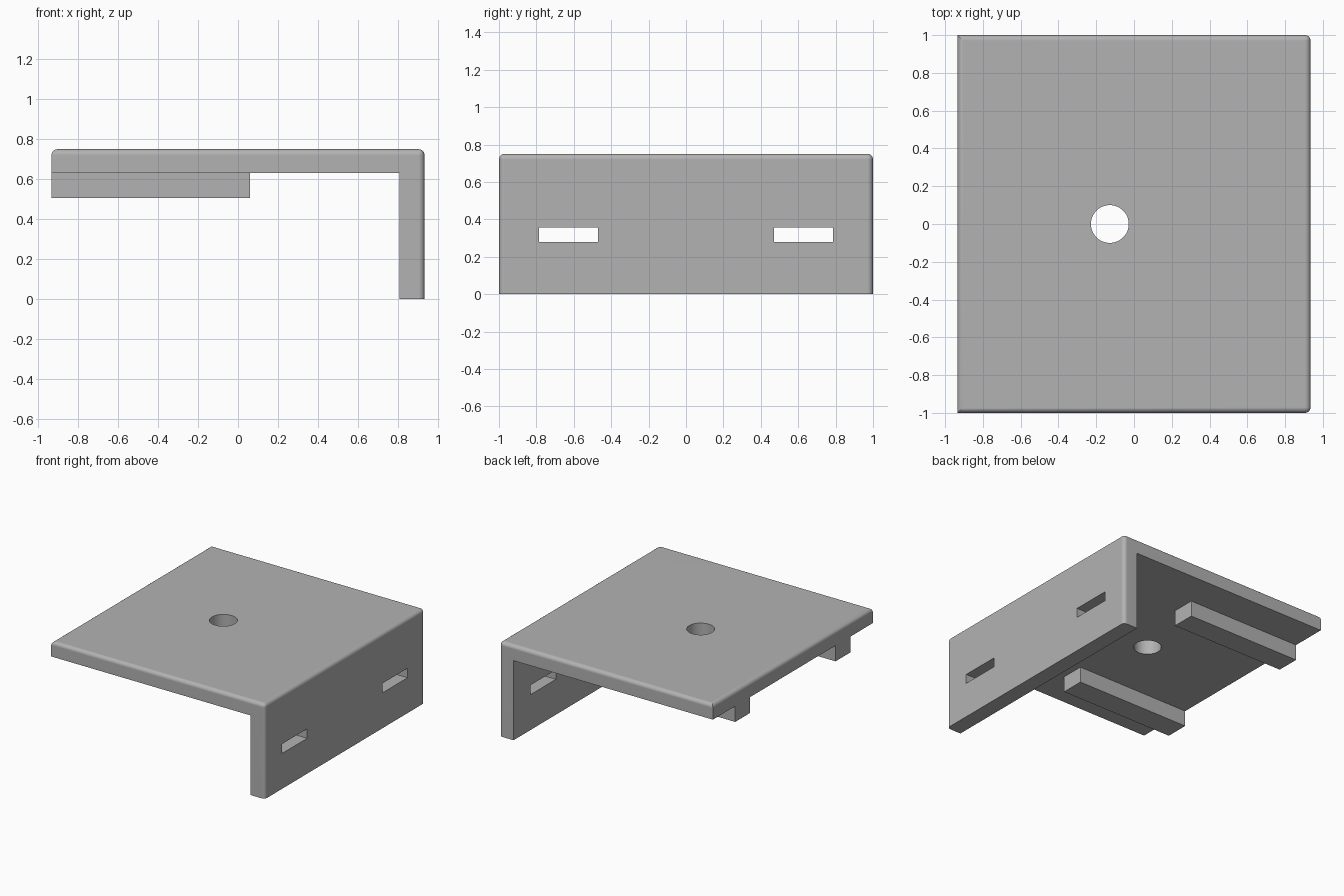
import bpy
import bmesh
import math

# Main dimensions
HALF_X, HALF_Y = 0.935, 1.0
TOP, UNDERSIDE = 0.75, 0.63
WALL_INNER = 0.81
FILLET = 0.03

cube = bpy.data.objects.get("Cube")
if cube:
    bpy.data.objects.remove(cube, do_unlink=True)

grey = bpy.data.materials.new("plain grey")
grey.use_nodes = True
colour = (0.448, 0.448, 0.448, 1)
grey.diffuse_color = colour
bsdf = next(n for n in grey.node_tree.nodes if n.type == "BSDF_PRINCIPLED")
bsdf.inputs["Base Color"].default_value = colour


def make_object(name, bm):
    bmesh.ops.recalc_face_normals(bm, faces=bm.faces[:])
    mesh = bpy.data.meshes.new(name)
    bm.to_mesh(mesh)
    bm.free()
    mesh.materials.append(grey)
    obj = bpy.data.objects.new(name, mesh)
    bpy.context.collection.objects.link(obj)
    return obj


def box(name, x, y, z):
    bm = bmesh.new()
    bmesh.ops.create_cube(bm, size=1)
    for v in bm.verts:
        v.co = [sum(r) / 2 + c * (r[1] - r[0]) for c, r in zip(v.co, (x, y, z))]
    return make_object(name, bm)


def cut(target, cutter):
    cutter.hide_render = True
    mod = target.modifiers.new("cut", "BOOLEAN")
    mod.operation = "DIFFERENCE"
    mod.solver = "EXACT"
    mod.object = cutter
    bpy.context.view_layer.objects.active = target
    bpy.ops.object.modifier_apply(modifier=mod.name)
    bpy.data.objects.remove(cutter, do_unlink=True)


# L-shaped bracket: top plate and side wall from one extruded profile
profile = [(-HALF_X, UNDERSIDE), (WALL_INNER, UNDERSIDE), (WALL_INNER, 0),
           (HALF_X, 0), (HALF_X, TOP), (-HALF_X, TOP)]
bm = bmesh.new()
face = bm.faces.new([bm.verts.new((x, -HALF_Y, z)) for x, z in profile])
extruded = bmesh.ops.extrude_face_region(bm, geom=[face])["geom"]
moved = [g for g in extruded if isinstance(g, bmesh.types.BMVert)]
bmesh.ops.translate(bm, verts=moved, vec=(0, 2 * HALF_Y, 0))
bmesh.ops.recalc_face_normals(bm, faces=bm.faces[:])


# Round the top rim and the outer upright corners of the wall
def is_rounded(edge):
    a, b = (v.co for v in edge.verts)
    on_top = min(a.z, b.z) > TOP - 0.001
    upright = min(a.x, b.x) > HALF_X - 0.001 and abs(a.y - b.y) < 0.001
    return on_top or upright


bmesh.ops.bevel(bm, geom=[e for e in bm.edges if is_rounded(e)], offset=FILLET,
                offset_type="OFFSET", segments=6, profile=0.5, affect="EDGES")
bracket = make_object("bracket", bm)

# Round hole through the plate
bm = bmesh.new()
bmesh.ops.create_cone(bm, cap_ends=True, segments=64, radius1=0.1, radius2=0.1, depth=0.5)
bmesh.ops.translate(bm, verts=bm.verts[:], vec=(-0.128, 0, 0.69))
cut(bracket, make_object("hole_cutter", bm))

# Mirrored wall slots and underside rails
for side, label in ((-1, "front"), (1, "back")):
    slot_y = sorted((side * 0.47, side * 0.785))
    cut(bracket, box("slot_cutter", (0.7, 1.05), slot_y, (0.28, 0.355)))
    rail_y = sorted((side * 0.535, side * 0.72))
    box(label + "_rail", (-HALF_X, 0.06), rail_y, (0.505, UNDERSIDE))

# Smooth fillets and hole, with flat faces kept flat
bpy.ops.object.select_all(action="DESELECT")
bracket.select_set(True)
bpy.context.view_layer.objects.active = bracket
bpy.ops.object.shade_smooth_by_angle(angle=math.radians(30))
normals = bracket.modifiers.new("flat faces", "WEIGHTED_NORMAL")
normals.keep_sharp = True
